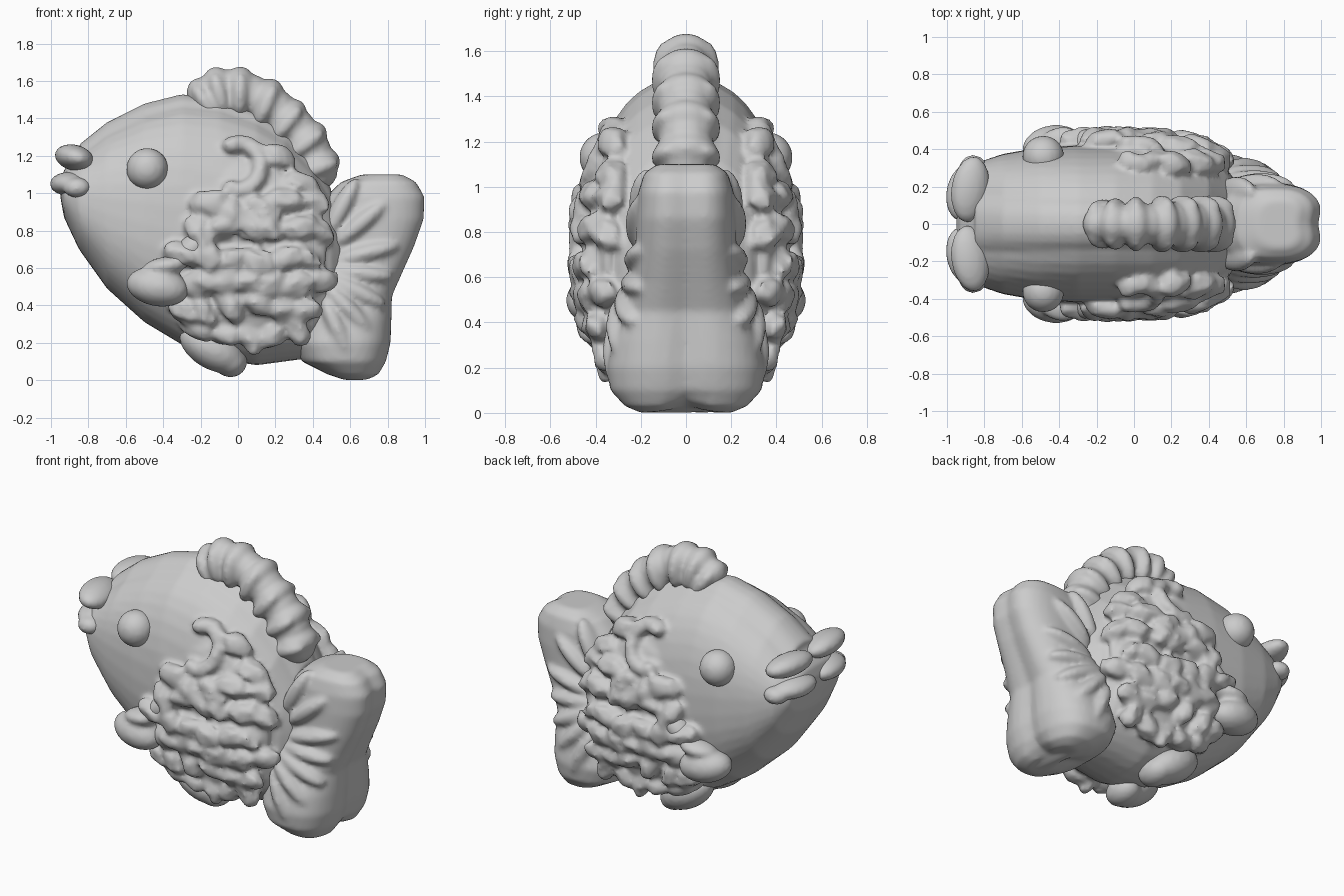
import bpy, bmesh, math, random
from mathutils import Vector, Matrix

random.seed(7)
if "Cube" in bpy.data.objects:
    bpy.data.objects.remove(bpy.data.objects["Cube"], do_unlink=True)

clay = bpy.data.materials.new("clay grey")
clay.use_nodes = True
clay.diffuse_color = (0.6, 0.6, 0.6, 1)
clay.node_tree.nodes["Principled BSDF"].inputs["Base Color"].default_value = (0.6, 0.6, 0.6, 1)

# Body: x, top, bottom, half width
BODY = [(-.95, 1.1, .98, .17), (-.93, 1.17, .87, .26), (-.85, 1.26, .70, .325),
        (-.7, 1.38, .49, .375), (-.5, 1.48, .31, .41), (-.3, 1.53, .19, .42),
        (-.1, 1.51, .11, .42), (.1, 1.44, .08, .42), (.25, 1.35, .10, .40),
        (.4, 1.19, .12, .36), (.5, 1.02, .22, .29), (.55, .9, .4, .22)]
ROUND = 2.3


def sample(stations, p):
    """Linear lookup of station values at position p."""
    for a, b in zip(stations, stations[1:]):
        if p <= b[0]:
            f = max(0, (p - a[0]) / (b[0] - a[0]))
            return [u + (v - u) * f for u, v in zip(a, b)]
    return list(stations[-1])


def power(v, n):
    return math.copysign(abs(v) ** (2 / n), v)


def body_point(s, a, drop=.045, narrow=1.0):
    x, top, bottom, w = s
    mid = bottom + (top - bottom) * .45
    h = top - drop - mid if math.sin(a) > 0 else mid - bottom
    return x, w * narrow * power(math.cos(a), ROUND), mid + h * power(math.sin(a), ROUND)


def body_side(x, z):
    """Half width of the body at a point of its profile."""
    _, top, bottom, w = sample(BODY, x)
    mid = bottom + (top - bottom) * .45
    t = (z - mid) / ((top - .045 - mid) if z > mid else (mid - bottom))
    return w * max(0, 1 - abs(t) ** ROUND) ** (1 / ROUND)


def buried(face):
    x, y, z = face.calc_center_median()
    return BODY[0][0] + .03 < x < BODY[-1][0] - .03 and abs(y) < body_side(x, z) - .03


def finish(name, bm, soft=4, trim=True):
    """Fuse the lumps, soften the joins and drop what lies inside the body."""
    bmesh.ops.recalc_face_normals(bm, faces=bm.faces)
    mesh = bpy.data.meshes.new(name)
    bm.to_mesh(mesh)
    bm.free()
    ob = bpy.data.objects.new(name, mesh)
    bpy.context.collection.objects.link(ob)
    bpy.ops.object.select_all(action='DESELECT')
    ob.select_set(True)
    bpy.context.view_layer.objects.active = ob
    fuse = ob.modifiers.new("fuse", 'REMESH')
    fuse.mode = 'VOXEL'
    fuse.voxel_size = .016
    soften = ob.modifiers.new("soften", 'SMOOTH')
    soften.factor = .5
    soften.iterations = soft
    for mod in ("fuse", "soften"):
        bpy.ops.object.modifier_apply(modifier=mod)
    if trim:
        bm = bmesh.new()
        bm.from_mesh(ob.data)
        bmesh.ops.delete(bm, geom=[f for f in bm.faces if buried(f)], context='FACES')
        bm.to_mesh(ob.data)
        bm.free()
    ob.data.materials.clear()
    ob.data.materials.append(clay)
    bpy.ops.object.shade_smooth_by_angle(angle=math.radians(50))


def loft(bm, stations, section, sides=40):
    """Skin rings made by section(station, angle) and cap both ends."""
    rings = [[bm.verts.new(section(s, math.tau * i / sides)) for i in range(sides)]
             for s in stations]
    for a, b in zip(rings, rings[1:]):
        for i in range(sides):
            j = (i + 1) % sides
            bm.faces.new((a[i], a[j], b[j], b[i]))
    bm.faces.new(rings[0])
    bm.faces.new(rings[-1])


def lump(bm, centre, radii, turn=(0, 0, 0), rough=0.0, detail=3):
    """Add an ellipsoid turned by degrees about x, y, z."""
    rot = Matrix.Identity(4)
    for deg, axis in zip(turn, "XYZ"):
        rot = Matrix.Rotation(math.radians(deg), 4, axis) @ rot
    mat = Matrix.Translation(centre) @ rot @ Matrix.Diagonal((*radii, 1))
    made = bmesh.ops.create_icosphere(bm, subdivisions=detail, radius=1, matrix=mat)
    for v in made["verts"]:
        v.co += Vector(random.uniform(-rough, rough) for _ in range(3))


def both_sides(bm):
    """Mirror everything in the mesh to the other side."""
    copy = bmesh.ops.duplicate(bm, geom=bm.verts[:] + bm.edges[:] + bm.faces[:])
    for v in copy["geom"]:
        if isinstance(v, bmesh.types.BMVert):
            v.co.y *= -1


def lean(lo, hi, step):
    """Angle of the body side between two widths, kept moderate."""
    return max(-50, min(50, math.degrees(math.atan2(lo - hi, step))))


# Body with scales on a low pad and one curled scale at the top
bm = bmesh.new()
lump(bm, (.04, -.345, .70), (.44, .09, .46))
for row in range(8):
    for col in range(8):
        x = -.37 + col * .135 + (row % 2) * .065 + random.uniform(-.03, .03)
        z = .26 + row * .135 + random.uniform(-.03, .03)
        inside = ((x - .04) / .46) ** 2 + ((z - .74) / .57) ** 2 < 1
        curl = math.hypot(x, z - 1.13) < .17
        if inside and not curl and x > -.32 + max(0, z - .7) * .35:
            tip = lean(body_side(x, z - .05), body_side(x, z + .05), .1)
            yaw = lean(body_side(x - .05, z), body_side(x + .05, z), .1)
            turn = (-tip, random.uniform(-20, 65), yaw - 12 + random.uniform(-10, 8))
            lump(bm, (x, -body_side(x, z) - .035, z), (.115, .065, .07), turn, .014, 2)
for a in range(-110, 111, 20):
    x, z = .01 + .11 * math.cos(math.radians(a)), 1.14 + .125 * math.sin(math.radians(a))
    lump(bm, (x, -body_side(x, z) - .025, z), (.05, .06, .06), (0, -a, 0), .006, 2)
both_sides(bm)
loft(bm, BODY, body_point)
loft(bm, BODY[2:-1], lambda s, a: body_point(s, a, 0, .66))
finish("scaly_body", bm, 3, False)

# Eyes
bm = bmesh.new()
lump(bm, (-.485, -.36, 1.13), (.113, .113, .113))
both_sides(bm)
finish("eyes", bm)

# Lips, a pair of pads above and below the mouth
bm = bmesh.new()
lump(bm, (-.875, -.185, 1.19), (.105, .18, .07), (0, 15, 8))
both_sides(bm)
finish("upper_lip", bm)
bm = bmesh.new()
lump(bm, (-.90, -.17, 1.05), (.105, .16, .065), (0, 0, 12))
lump(bm, (-.86, -.30, 1.03), (.075, .07, .055))
both_sides(bm)
finish("lower_lip", bm)

# Side fins: a broad lobe with fingers over it
bm = bmesh.new()
lump(bm, (-.43, -.41, .50), (.17, .12, .105), (0, 10, -8))
lump(bm, (-.39, -.43, .61), (.12, .09, .05), (0, -8, -8))
lump(bm, (-.24, -.42, .71), (.15, .09, .07), (0, -40, 0))
both_sides(bm)
finish("side_fins", bm)

# Belly fins
bm = bmesh.new()
lump(bm, (-.14, -.18, .17), (.19, .13, .11), (0, 30, 0))
lump(bm, (-.04, -.15, .10), (.09, .12, .085))
both_sides(bm)
finish("belly_fins", bm)

# Back fin: rounded ribs fanned round a solid web
bm = bmesh.new()
RIBS = [(-.17, 1.50, 125), (-.10, 1.55, 105), (.01, 1.55, 88), (.15, 1.49, 66),
        (.26, 1.39, 50), (.36, 1.28, 36), (.42, 1.15, 18), (.42, 1.05, 0)]
for i, ((x, z, angle), (x2, z2, _)) in enumerate(zip(RIBS, RIBS[1:])):
    wide = min(.14, .105 + i * .012)
    lump(bm, (x, 0, z), (.13, wide, .09), (0, -angle, 0))
    lump(bm, ((x + x2) / 2, 0, (z + z2) / 2), (.115, wide - .02, .09), (0, -angle, 0))
    for side in (-1, 1):
        lump(bm, (x, side * wide * .6, z - .02), (.12, .07, .05), (0, -angle, 0))
finish("back_fin", bm)

# Tail: z, front x, rear x, half width
TAIL = [(.0, .56, .70, .20), (.03, .47, .76, .27), (.1, .34, .80, .335), (.2, .30, .825, .35),
        (.32, .33, .83, .325), (.45, .38, .835, .27), (.58, .39, .895, .24),
        (.72, .40, .96, .225), (.86, .42, 1.01, .22), (.98, .47, 1.015, .21),
        (1.06, .55, .97, .185), (1.1, .66, .90, .13)]


def tail_point(s, a):
    z, x0, x1, w = s
    y = w * power(math.sin(a), 2.6)
    x = (x0 + x1) / 2 + (x1 - x0) / 2 * power(math.cos(a), 2.6)
    groove = .03 * math.exp(-(y / .07) ** 2)
    if math.cos(a) > 0:
        x -= groove
    return x, y, z + (groove if z < .1 else 0)


# Tail with thick ribs fanning over both faces
bm = bmesh.new()
for angle, reach, y in ((62, .44, .17), (40, .46, .185), (14, .40, .19),
                        (-6, .34, .205), (-26, .34, .235), (-46, .38, .27), (-66, .45, .285)):
    r = math.radians(angle)
    lump(bm, (.40 + reach * .72 * math.cos(r), -y, .60 + reach * .8 * math.sin(r)),
         (.19, .085, .055), (0, -angle, 0))
both_sides(bm)
loft(bm, TAIL, tail_point)
finish("tail", bm)
